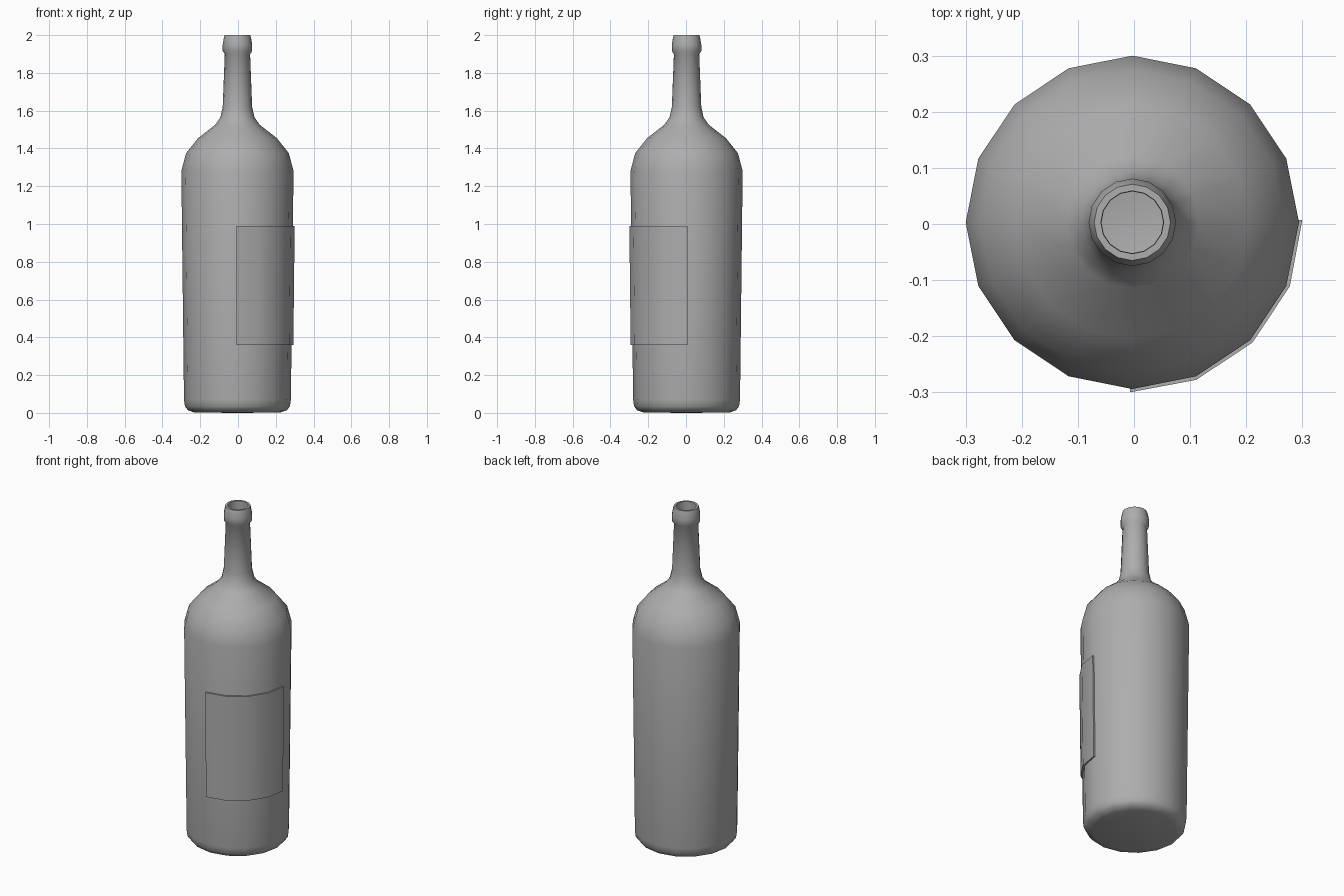
import bpy, bmesh, math

if "Cube" in bpy.data.objects:
    bpy.data.objects.remove(bpy.data.objects["Cube"])

SIDES = 16
CX, CY = -0.003, 0.003

grey = bpy.data.materials.new("dark_grey")
grey.diffuse_color = (0.42, 0.42, 0.42, 1)
grey.use_nodes = True
grey.node_tree.nodes["Principled BSDF"].inputs["Base Color"].default_value = grey.diffuse_color


def finish(bm, name, angle):
    bmesh.ops.recalc_face_normals(bm, faces=bm.faces)
    mesh = bpy.data.meshes.new(name)
    bm.to_mesh(mesh)
    bm.free()
    mesh.materials.append(grey)
    obj = bpy.data.objects.new(name, mesh)
    bpy.context.collection.objects.link(obj)
    obj.location = (CX, CY, 0)
    bpy.ops.object.select_all(action='DESELECT')
    obj.select_set(True)
    bpy.context.view_layer.objects.active = obj
    bpy.ops.object.shade_smooth_by_angle(angle=math.radians(angle))
    return obj


def ring(bm, r, z, angles):
    return [bm.verts.new((r * math.cos(a), r * math.sin(a), z)) for a in angles]


def bridge(bm, a, b, closed=True):
    n = len(a)
    for i in range(n if closed else n - 1):
        j = (i + 1) % n
        bm.faces.new((a[i], a[j], b[j], b[i]))


# Bottle: outer wall up to the lip, then the inner wall back down
outer = [(0.228, 0.002), (0.262, 0.014), (0.278, 0.035), (0.283, 0.07),
         (0.297, 1.28), (0.272, 1.375), (0.208, 1.455), (0.118, 1.525),
         (0.090, 1.565), (0.078, 1.62), (0.067, 1.90), (0.078, 1.915),
         (0.078, 1.95), (0.072, 1.985), (0.068, 2.0)]
inner = [(0.056, 2.0), (0.055, 1.90), (0.066, 1.62), (0.108, 1.515),
         (0.196, 1.445), (0.260, 1.37), (0.283, 1.28), (0.270, 0.07),
         (0.225, 0.016)]
full = [2 * math.pi * i / SIDES for i in range(SIDES)]
bm = bmesh.new()
rings = [ring(bm, r, z, full) for r, z in outer + inner]
for a, b in zip(rings, rings[1:]):
    bridge(bm, a, b)
base = bm.verts.new((0, 0, 0))
for i in range(SIDES):
    bm.faces.new((base, rings[0][(i + 1) % SIDES], rings[0][i]))
bm.faces.new(rings[-1])
finish(bm, "bottle", 60)

# Label: thin curved slab over the front right quarter
quarter = [-math.pi / 2 - 0.015 + (math.pi / 8 + 0.0075) * i for i in range(5)]
section = [(0.285, 0.36), (0.296, 0.36), (0.303, 0.99), (0.292, 0.99)]
bm = bmesh.new()
strips = [ring(bm, r, z, quarter) for r, z in section]
for i in range(4):
    bridge(bm, strips[i], strips[(i + 1) % 4], closed=False)
for end in (0, -1):
    bm.faces.new([s[end] for s in strips])
finish(bm, "label", 40)
